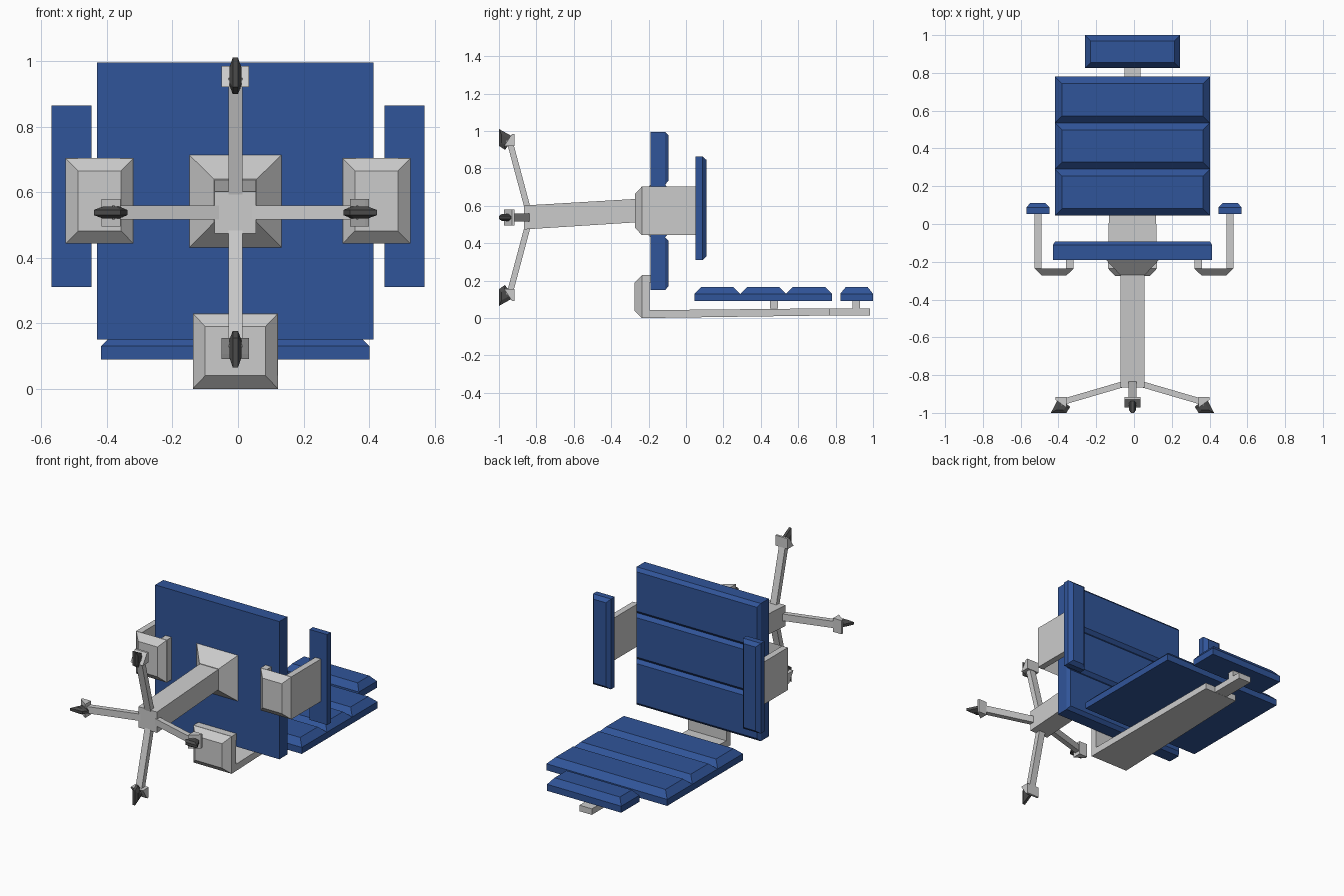
import bpy, bmesh
from mathutils import Matrix, Vector
import math

if "Cube" in bpy.data.objects:
    bpy.data.objects.remove(bpy.data.objects["Cube"])


def material(name, rgb):
    m = bpy.data.materials.new(name)
    m.diffuse_color = (*rgb, 1)
    m.use_nodes = True
    m.node_tree.nodes["Principled BSDF"].inputs["Base Color"].default_value = m.diffuse_color
    return m


BLUE = material("blue_upholstery", (0.03, 0.09, 0.32))
GREY = material("light_grey_frame", (0.6, 0.6, 0.6))
DARK = material("dark_wheel", (0.07, 0.07, 0.07))
CX = -0.008          # centre line of the chair
HUB_Z = 0.538        # height of the hub on the lying chair


def build(name, mat, rings, matrix=Matrix()):
    """Skin a stack of closed rings that share the same point count."""
    bm = bmesh.new()
    loops = [[bm.verts.new(matrix @ Vector(p)) for p in r] for r in rings]
    n = len(loops[0])
    for a, b in zip(loops, loops[1:]):
        for i in range(n):
            j = (i + 1) % n
            bm.faces.new((a[i], a[j], b[j], b[i]))
    bm.faces.new(loops[0])
    bm.faces.new(loops[-1])
    bmesh.ops.recalc_face_normals(bm, faces=bm.faces)
    me = bpy.data.meshes.new(name)
    bm.to_mesh(me)
    bm.free()
    me.materials.append(mat)
    ob = bpy.data.objects.new(name, me)
    bpy.context.collection.objects.link(ob)
    return ob


def loft(name, mat, axis, sections, matrix=Matrix()):
    """Sections are (position, u0, u1, v0, v1) rectangles along an axis."""
    rings = []
    for p, u0, u1, v0, v1 in sections:
        ring = []
        for u, v in ((u0, v0), (u1, v0), (u1, v1), (u0, v1)):
            c = [u, v]
            c.insert(axis, p)
            ring.append(c)
        rings.append(ring)
    return build(name, mat, rings, matrix)


def box(name, mat, x0, x1, y0, y1, z0, z1):
    return loft(name, mat, 2, [(z0, x0, x1, y0, y1), (z1, x0, x1, y0, y1)])


# Seat: three chamfered cushions side by side
for i in range(3):
    z0, z1 = 0.15 + i * 0.282, 0.15 + (i + 1) * 0.282
    loft(f"seat_cushion_{i}", BLUE, 1, [
        (-0.19, -0.43, 0.414, z0, z1), (-0.112, -0.43, 0.414, z0, z1),
        (-0.093, -0.418, 0.402, z0 + 0.02, z1 - 0.02)])


# Backrest cushions and headrest
def back_cushion(name, hw, y0, y1, inset):
    loft(name, BLUE, 2, [
        (0.09, CX - hw, CX + hw, y0, y1), (0.13, CX - hw, CX + hw, y0, y1),
        (0.167, CX - hw + inset, CX + hw - inset, y0 + inset, y1 - inset)])


for i in range(3):
    back_cushion(f"back_cushion_{i}", 0.41, 0.045 + i * 0.245, 0.29 + i * 0.245, 0.037)
back_cushion("headrest", 0.252, 0.825, 1.0, 0.03)

# Spine that carries the backrest, its narrow headrest end and two studs
loft("back_spine", GREY, 1, [(-0.235, -0.138, 0.122, 0.0, 0.042),
                             (0.77, -0.12, 0.104, 0.014, 0.052)])
box("headrest_bar", GREY, -0.05, 0.034, 0.77, 0.985, 0.015, 0.052)
for n, y in (("back_stud", 0.47), ("headrest_stud", 0.91)):
    box(n, GREY, -0.05, 0.034, y - 0.021, y + 0.021, 0.05, 0.092)
loft("spine_elbow", GREY, 1, [(-0.275, -0.1, 0.084, 0.04, 0.19),
                              (-0.235, -0.138, 0.122, 0.0, 0.23)])
box("spine_upright", GREY, -0.138, 0.122, -0.236, -0.196, 0.04, 0.19).hide_render = False
box("spine_seat_tab", GREY, -0.138, 0.122, -0.236, -0.188, 0.19, 0.23)

# Armrests, mirrored left and right
for side, s in (("left", -1), ("right", 1)):
    m = Matrix.Scale(s, 4, (1, 0, 0))
    loft(f"{side}_arm_pad", BLUE, 1, [
        (0.052, 0.448, 0.57, 0.31, 0.865), (0.088, 0.448, 0.57, 0.31, 0.865),
        (0.11, 0.468, 0.55, 0.33, 0.845)], m)
    loft(f"{side}_arm_elbow", GREY, 1, [
        (-0.272, 0.357, 0.488, 0.482, 0.665), (-0.235, 0.319, 0.527, 0.443, 0.704)], m)
    loft(f"{side}_arm_upright", GREY, 1, [
        (-0.236, 0.489, 0.527, 0.443, 0.704), (0.054, 0.489, 0.527, 0.443, 0.704)], m)
    loft(f"{side}_arm_seat_tab", GREY, 1, [
        (-0.236, 0.319, 0.36, 0.443, 0.704), (-0.188, 0.319, 0.36, 0.443, 0.704)], m)

# Tapered mount under the seat, and the slightly tilted column
loft("seat_mount", GREY, 1, [(-0.188, -0.15, 0.134, 0.43, 0.715),
                             (-0.27, -0.073, 0.057, 0.508, 0.64)])
loft("column", GREY, 1, [(-0.25, -0.071, 0.055, 0.513, 0.638),
                         (-0.865, -0.071, 0.055, 0.474, 0.602)])

# Four splayed legs with castors; the vertical pair is a little longer
wheel = [(0.39, -0.918), (0.432, -1.0), (0.35, -1.0), (0.33, -0.968)]
mid = (0.378, -0.972)
for k in range(4):
    m = (Matrix.Translation((CX, 0, HUB_Z)) @ Matrix.Rotation(math.pi / 2 * k, 4, 'Y')
         @ Matrix.Scale(1.095 if k % 2 else 1.0, 4, (1, 0, 0)))
    loft(f"leg_{k}", GREY, 0, [(0.05, -0.865, -0.832, -0.021, 0.021),
                               (0.375, -0.96, -0.927, -0.021, 0.021)], m)
    loft(f"castor_block_{k}", GREY, 0, [(0.35, -0.972, -0.916, -0.042, 0.042),
                                        (0.395, -0.94, -0.916, -0.042, 0.042),
                                        (0.408, -0.93, -0.916, -0.042, 0.042)], m)
    rings = []
    for t, f in ((-0.018, 0.5), (-0.008, 1), (0.008, 1), (0.018, 0.5)):
        rings.append([(mid[0] + (r - mid[0]) * f, mid[1] + (y - mid[1]) * f, t)
                      for r, y in wheel])
    build(f"castor_wheel_{k}", DARK, rings, m)
